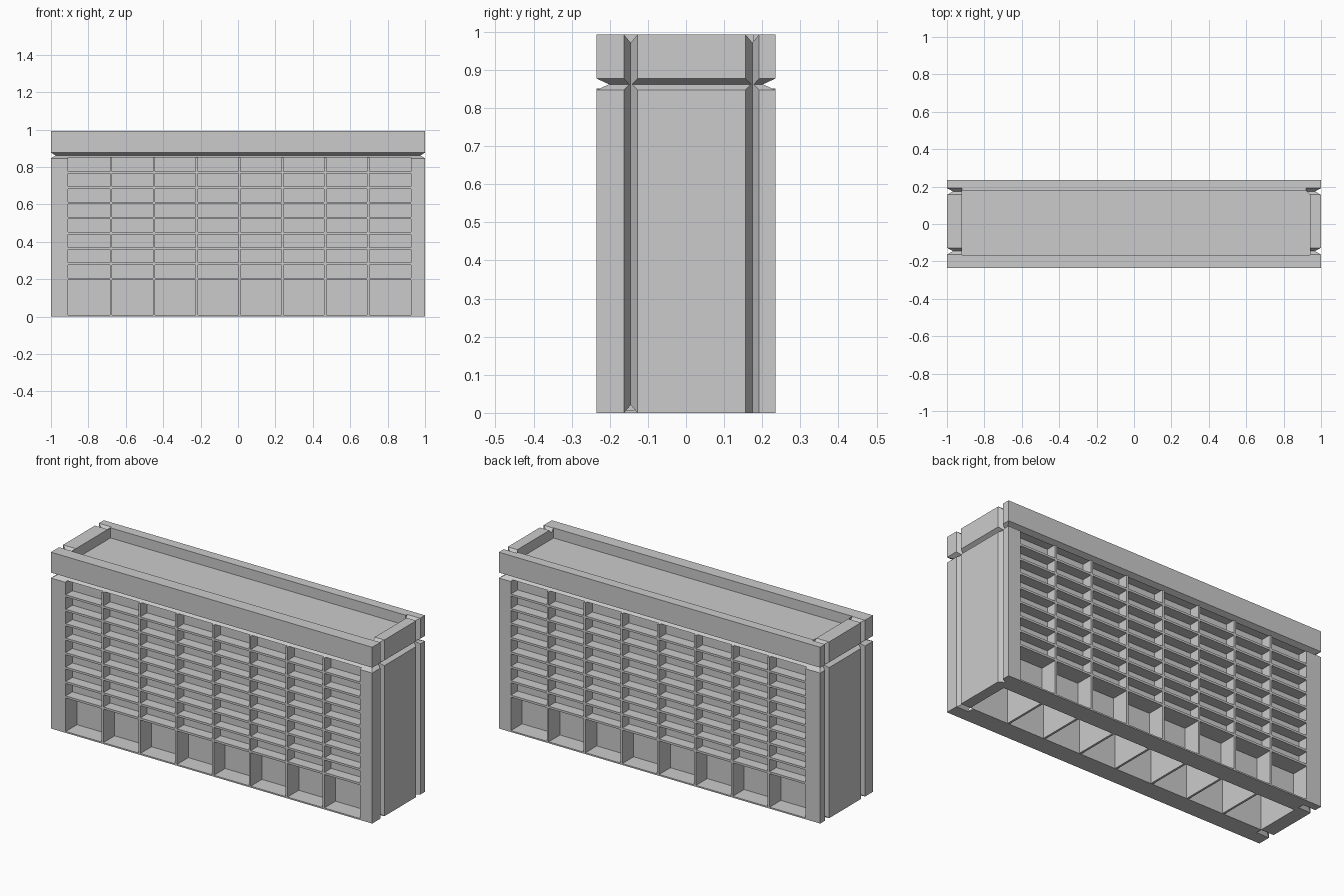
import bpy, bmesh
from mathutils import Vector

if "Cube" in bpy.data.objects:
    bpy.data.objects.remove(bpy.data.objects["Cube"])


def finish(name, bm):
    bmesh.ops.recalc_face_normals(bm, faces=bm.faces)
    me = bpy.data.meshes.new(name)
    bm.to_mesh(me)
    bm.free()
    ob = bpy.data.objects.new(name, me)
    bpy.context.collection.objects.link(ob)
    return ob


def add_box(bm, x0, x1, y0, y1, z0, z1):
    vs = bmesh.ops.create_cube(bm, size=1)["verts"]
    for v in vs:
        v.co = Vector(((x0 + x1) / 2 + v.co.x * (x1 - x0),
                       (y0 + y1) / 2 + v.co.y * (y1 - y0),
                       (z0 + z1) / 2 + v.co.z * (z1 - z0)))


def box(name, *dims):
    bm = bmesh.new()
    add_box(bm, *dims)
    return finish(name, bm)


def prism(name, ring_a, ring_b):
    """Closed prism between two matching rings of points."""
    bm = bmesh.new()
    a, b = ([bm.verts.new(p) for p in ring] for ring in (ring_a, ring_b))
    bm.faces.new(a)
    bm.faces.new(b)
    for i in range(len(a)):
        j = (i + 1) % len(a)
        bm.faces.new((a[i], a[j], b[j], b[i]))
    return finish(name, bm)


def diamond_bar(center, u, v, along):
    """Diamond-section bar used to cut V grooves."""
    c, u, v, a = (Vector(p) for p in (center, u, v, along))
    ends = [[c + s * a + d for d in (u, v, -u, -v)] for s in (-1, 1)]
    return prism("groove_cutter", *ends)


def cut(target, cutter):
    cutter.hide_render = True
    m = target.modifiers.new("cut", "BOOLEAN")
    m.operation, m.solver, m.object = "DIFFERENCE", "EXACT", cutter
    bpy.context.view_layer.objects.active = target
    bpy.ops.object.modifier_apply(modifier=m.name)
    bpy.data.objects.remove(cutter)


W, D, H = 1.0, 0.235, 0.992
DEEP, SHALLOW = 0.135, 0.175   # wall planes behind ground bays and windows
X0, X1 = -0.908, 0.925         # facade opening
SILL, TOP = 0.202, 0.852

# Main block with roof well (one corner chamfered), open underside and recesses
shell = box("building_shell", -W, W, -D, D, 0, H)
well = [(-0.92, -0.165), (0.94, -0.165), (0.94, 0.158), (0.918, 0.18), (-0.92, 0.18)]
cut(shell, prism("roof_cutter", *[[(x, y, z) for x, y in well] for z in (0.935, 1.2)]))
cut(shell, box("underside_cutter", -0.92, 0.94, -0.127, 0.127, -0.2, 0.2))
for s in (-1, 1):
    for depth, z0, z1 in ((DEEP, 0.008, SILL), (SHALLOW, SILL - 0.004, TOP)):
        ya, yb = sorted((s * depth, s * 0.4))
        cut(shell, box("facade_cutter", X0, X1, ya, yb, z0, z1))

# V groove below the parapet, all the way round
for s in (-1, 1):
    cut(shell, diamond_bar((0, s * D, 0.862), (0, 0.033, 0), (0, 0, 0.0152), (1.2, 0, 0)))
    cut(shell, diamond_bar((s * W, 0, 0.862), (0.025, 0, 0), (0, 0, 0.0148), (0, 0.4, 0)))

# Corner joints: V grooves up each end, over the rim and under the base
for s in (-1, 1):
    for y in (-0.145, 0.174):
        cut(shell, diamond_bar((s * W, y, 0.5), (0.032, 0, 0), (0, 0.018, 0), (0, 0, 0.7)))
        for z in (0, H):
            if (s, z) == (1, 0) and y > 0:
                continue
            cut(shell, diamond_bar((s * 0.99, y, z), (0, 0, 0.021), (0, 0.0175, 0), (0.0695, 0, 0)))

# Window grid on both faces
COLS, ROWS = 8, 8
pitch = (X1 - X0) / COLS
row = (TOP - SILL) / ROWS
for side, s in (("front", -1), ("back", 1)):
    ya, yb = sorted((s * (DEEP - 0.004), s * D))
    bm = bmesh.new()
    for i in range(1, COLS):
        x = X0 + i * pitch
        add_box(bm, x - 0.006, x + 0.006, ya, yb, 0.002, TOP - 0.001)
    finish(side + "_mullions", bm)
    bm = bmesh.new()
    for i in range(ROWS):
        z = SILL + i * row
        add_box(bm, X0 - 0.002, X1 + 0.002, ya, yb, z - 0.006, z + 0.006)
    finish(side + "_floor_slabs", bm)

# Cross walls visible through the open underside
bm = bmesh.new()
for i in range(1, COLS):
    x = X0 + i * pitch
    add_box(bm, x - 0.006, x + 0.006, -0.13, 0.13, 0.001, SILL)
finish("ground_cross_walls", bm)
